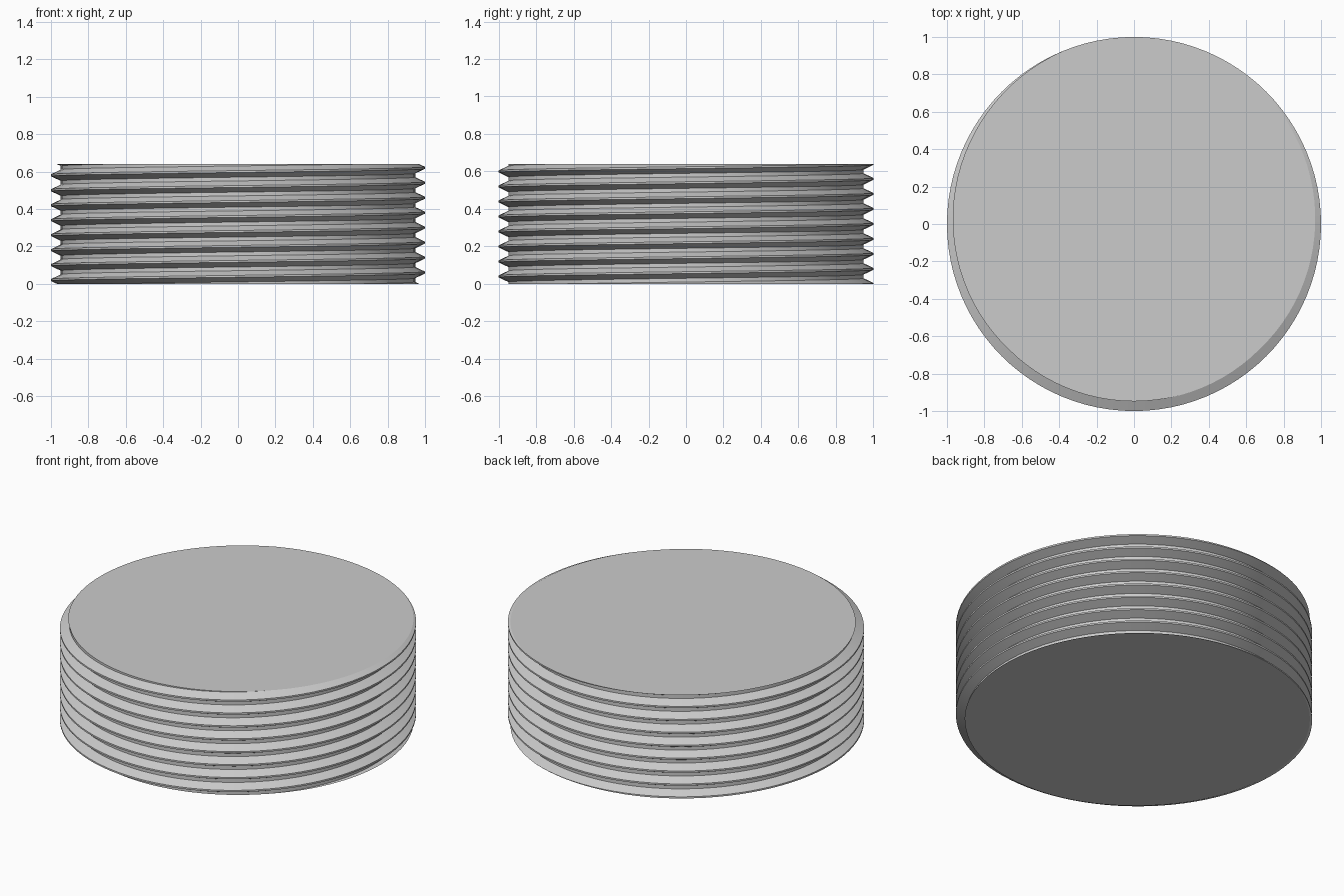
import bpy
import bmesh
from math import pi, cos, sin, tau, radians

cube = bpy.data.objects.get("Cube")
if cube:
    bpy.data.objects.remove(cube, do_unlink=True)

HEIGHT, PITCH, SEGMENTS = 0.64, 0.08, 96
CREST, ROOT = 1.0, 0.948

# One thread tooth: (radius, fraction of the pitch), with flat crest and root
TOOTH = [(CREST, -1 / 16), (CREST, 1 / 16), (ROOT, 3 / 8), (ROOT, 5 / 8)]

grey = bpy.data.materials.new("steel grey")
grey.use_nodes = True
grey.diffuse_color = (0.6, 0.6, 0.6, 1)
grey.node_tree.nodes["Principled BSDF"].inputs["Base Color"].default_value = grey.diffuse_color

# Right-handed helical thread surface, longer than the disc at both ends
bm = bmesh.new()
columns = []
for i in range(SEGMENTS + 1):
    angle = pi / 2 + tau * i / SEGMENTS
    columns.append([
        bm.verts.new((r * cos(angle), r * sin(angle), PITCH * (turn + f + i / SEGMENTS)))
        for turn in range(-2, 10) for r, f in TOOTH])
for a, b in zip(columns, columns[1:]):
    for j in range(len(a) - 1):
        bm.faces.new((a[j], b[j], b[j + 1], a[j + 1]))
bmesh.ops.remove_doubles(bm, verts=bm.verts[:], dist=0.0001)

# Trim flat at the bottom and top, then close both ends
for z, direction in ((0, -1), (HEIGHT, 1)):
    cut = bmesh.ops.bisect_plane(
        bm, geom=bm.verts[:] + bm.edges[:] + bm.faces[:], dist=0.00001,
        plane_co=(0, 0, z), plane_no=(0, 0, direction), clear_outer=True)
    rim = [e for e in cut["geom_cut"] if isinstance(e, bmesh.types.BMEdge)]
    bmesh.ops.edgeloop_fill(bm, edges=rim)
bmesh.ops.recalc_face_normals(bm, faces=bm.faces[:])

mesh = bpy.data.meshes.new("threaded_disc")
bm.to_mesh(mesh)
bm.free()
mesh.materials.append(grey)
disc = bpy.data.objects.new("threaded_disc", mesh)
bpy.context.collection.objects.link(disc)

# Smooth around the thread, sharp at its ridges
bpy.ops.object.select_all(action="DESELECT")
disc.select_set(True)
bpy.context.view_layer.objects.active = disc
bpy.ops.object.shade_smooth_by_angle(angle=radians(25))
